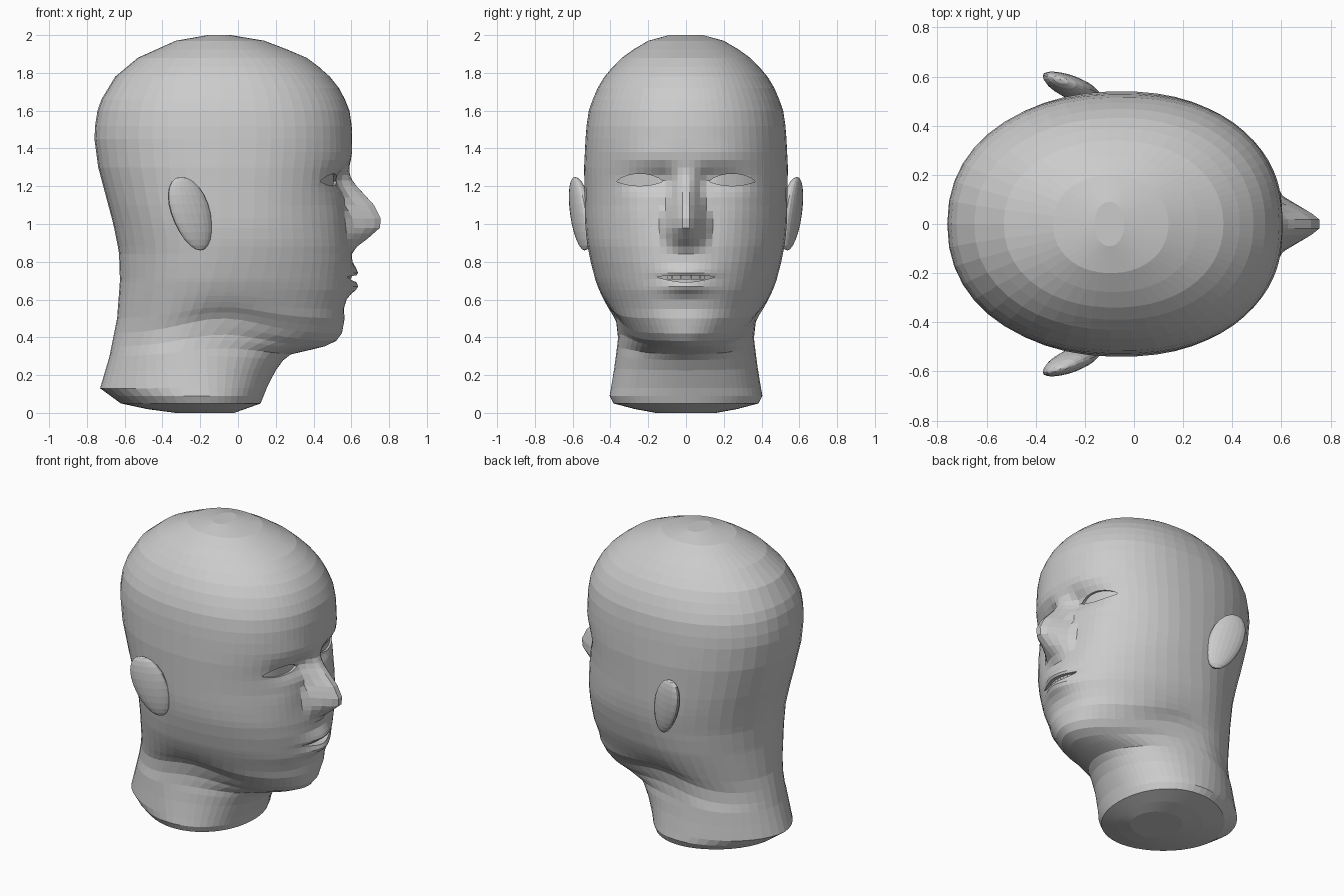
import bpy, bmesh, math

if "Cube" in bpy.data.objects:
    bpy.data.objects.remove(bpy.data.objects["Cube"])

grey = bpy.data.materials.new("matte grey")
grey.diffuse_color = (0.6, 0.6, 0.6, 1)
grey.use_nodes = True
grey.node_tree.nodes["Principled BSDF"].inputs["Base Color"].default_value = grey.diffuse_color

# Outline curves: (height, value) pairs
BACK = [(0, -.33), (.02, -.48), (.05, -.62), (.13, -.73), (.3, -.68), (.5, -.64), (.7, -.625),
        (.85, -.63), (1, -.66), (1.15, -.7), (1.3, -.74), (1.45, -.76), (1.55, -.755),
        (1.64, -.735), (1.78, -.65), (1.88, -.53), (1.97, -.33), (2, -.16)]
FRONT = [(0, -.02), (.05, .12), (.15, .16), (.22, .2), (.27, .24), (.3, .28), (.35, .46),
         (.38, .52), (.42, .55), (.5, .565), (.56, .57), (.65, .595), (.8, .605), (.88, .6),
         (1, .58), (1.1, .572), (1.2, .577), (1.3, .59), (1.38, .603), (1.5, .605),
         (1.6, .59), (1.7, .55), (1.8, .47), (1.89, .35), (1.97, .14), (2, -.04)]
WIDTH = [(0, .16), (.02, .27), (.05, .385), (.09, .405), (.2, .385), (.35, .36), (.42, .37),
         (.5, .41), (.6, .445), (.7, .48), (.8, .505), (.9, .525), (1, .535), (1.3, .54),
         (1.5, .53), (1.6, .515), (1.7, .48), (1.8, .42), (1.9, .32), (1.97, .2), (2, .09)]
CENTRE = [(0, -.2), (.3, -.28), (.5, -.17), (.9, -.06), (1.7, -.05), (2, -.1)]
SQUARE = [(0, 2.1), (.27, 2.1), (.35, 1.8), (.42, 2.05), (.5, 2.2), (.8, 2.2), (1.5, 2.25),
          (2, 2.1)]
BACK_SQUARE = [(0, 1.8), (.3, 1.85), (.8, 2), (1.1, 2.15), (1.6, 2.2), (2, 2.1)]
NOSE_H = [(.84, 0), (.88, .03), (.92, .09), (.98, .168), (1.03, .178), (1.1, .148),
          (1.2, .053), (1.25, .012), (1.3, 0)]
NOSE_W = [(.84, .11), (.95, .135), (1.05, .125), (1.15, .085), (1.3, .075)]


def curve(pts, z):
    if z <= pts[0][0]:
        return pts[0][1]
    for (a, u), (b, v) in zip(pts, pts[1:]):
        if z <= b:
            return u + (v - u) * (z - a) / (b - a)
    return pts[-1][1]


def bump(y, z, y0, z0, sy, sz):
    return math.exp(-((y - y0) / sy) ** 2 - ((z - z0) / sz) ** 2)


def relief(y, z):
    """Nose, eye sockets, brow, cheeks and lips as offsets along x."""
    y = abs(y)
    w = curve(NOSE_W, z)
    d = curve(NOSE_H, z) * min(1, max(0, (w - y) / (w - .025)))
    d -= .04 * bump(y, z, .2, 1.235, .12, .065) + .03 * bump(y, z, .11, 1.24, .05, .06)
    d += .008 * bump(y, z, .2, 1.35, .14, .05) + .012 * bump(y, z, .27, 1.03, .12, .12)
    d += .035 * bump(y, z, 0, .745, .13, .028) + .04 * bump(y, z, 0, .67, .12, .035)
    d -= .012 * bump(y, z, 0, .57, .15, .04)
    return d


def face_x(y, z):
    c, p = curve(CENTRE, z), curve(SQUARE, z)
    r = min(1, abs(y) / curve(WIDTH, z))
    return c + (curve(FRONT, z) - c) * (1 - r ** p) ** (1 / p) + relief(y, z)


def finish(bm, name):
    bmesh.ops.recalc_face_normals(bm, faces=bm.faces)
    me = bpy.data.meshes.new(name)
    bm.to_mesh(me)
    bm.free()
    me.materials.append(grey)
    ob = bpy.data.objects.new(name, me)
    bpy.context.collection.objects.link(ob)
    return ob


def slab(name, y0, y1, top, bottom, back, front, n=12):
    """Curved slab that follows the face between two depths."""
    bm = bmesh.new()
    cols = []
    for i in range(n + 1):
        t = i / n
        y = y0 + (y1 - y0) * t
        zt, zb = top(t), bottom(t)
        cols.append([bm.verts.new((face_x(y, z) + d, y, z))
                     for z, d in ((zt, back), (zt, front), (zb, front), (zb, back))])
    for a, b in zip(cols, cols[1:]):
        for k in range(4):
            bm.faces.new((a[k], a[(k + 1) % 4], b[(k + 1) % 4], b[k]))
    bm.faces.new(cols[0])
    bm.faces.new(cols[-1])
    return finish(bm, name)


# Head and neck: stacked rings, closer together on the face
levels = [0, .02, .05, .09, .13, .22, .27, .3, .33, .35, .38, .42, .46, .5, .55, .6, .63, .65,
          .67, .69, .71, .725, .74, .76, .8, .84, .88, .92, .95, .98, 1.03, 1.07, 1.1, 1.14,
          1.17, 1.2, 1.23, 1.26, 1.3, 1.34, 1.38, 1.45, 1.52, 1.6, 1.66, 1.72, 1.78, 1.83,
          1.88, 1.925, 1.97, 2]
HALF = 30
bm = bmesh.new()
rings = []
for z in levels:
    c, p, w = curve(CENTRE, z), curve(SQUARE, z), curve(WIDTH, z)
    ring = []
    for k in range(2 * HALF):
        t = k / HALF if k <= HALF else 2 - k / HALF
        s = 1 if k <= HALF else -1
        a = math.pi * t ** 1.45
        q = p if math.cos(a) > 0 else curve(BACK_SQUARE, z)
        y = s * w * max(0, math.sin(a)) ** (2 / q)
        u = abs(math.cos(a)) ** (2 / q)
        if math.cos(a) > 0:
            x = c + (curve(FRONT, z) - c) * u + relief(y, z)
        else:
            x = c + (curve(BACK, z) - c) * u
        # the jaw line rises towards the ears
        rise = .08 * bump(x, z, -.08, .42, .3, .15)
        ring.append(bm.verts.new((x, y, z + rise)))
    rings.append(ring)
for a, b in zip(rings, rings[1:]):
    for k in range(2 * HALF):
        j = (k + 1) % (2 * HALF)
        bm.faces.new((a[k], a[j], b[j], b[k]))
bm.faces.new(rings[0])
bm.faces.new(rings[-1])
head = finish(bm, "head")

# Eye openings and mouth slit, cut into the face
cutters = []
for s in (-1, 1):
    cutters.append(slab("eye_cutter", s * .125, s * .365,
                        lambda t: 1.228 + .038 * math.sin(math.pi * t) ** .7,
                        lambda t: 1.224 - .022 * math.sin(math.pi * t) ** .8, -.014, .08))
cutters.append(slab("mouth_cutter", -.15, .15,
                    lambda t: .722 + .006 * math.sin(math.pi * t),
                    lambda t: .718 - .026 * math.sin(math.pi * t), -.05, .1))
for c in cutters:
    c.hide_render = True
    m = head.modifiers.new("cut", "BOOLEAN")
    m.operation, m.solver, m.object = "DIFFERENCE", "EXACT", c
bpy.context.view_layer.update()
cut = bpy.data.meshes.new_from_object(head.evaluated_get(bpy.context.evaluated_depsgraph_get()))
head.modifiers.clear()
head.data = cut
for c in cutters:
    bpy.data.objects.remove(c)

# Teeth: a row of small blocks inside the mouth
for i in range(8):
    y = -.1 + .025 * i
    slab("tooth", y + .001, y + .024, lambda t: .728, lambda t: .705, -.055, -.022, 1)

# Ears: flattened egg shapes flaring outward at the back and top, thick towards the head
for s, side in ((-1, "right"), (1, "left")):
    bm = bmesh.new()
    bmesh.ops.create_uvsphere(bm, u_segments=20, v_segments=12, radius=1)
    for v in bm.verts:
        u, w, h = v.co.x, v.co.y, v.co.z
        thick = .04 if w > 0 else .06
        v.co = (-.25 + .105 * u * (1 + .12 * h) - .05 * h,
                s * (.563 - .032 * u + .026 * h + thick * w),
                1.055 + .195 * h)
    finish(bm, "ear_" + side)
